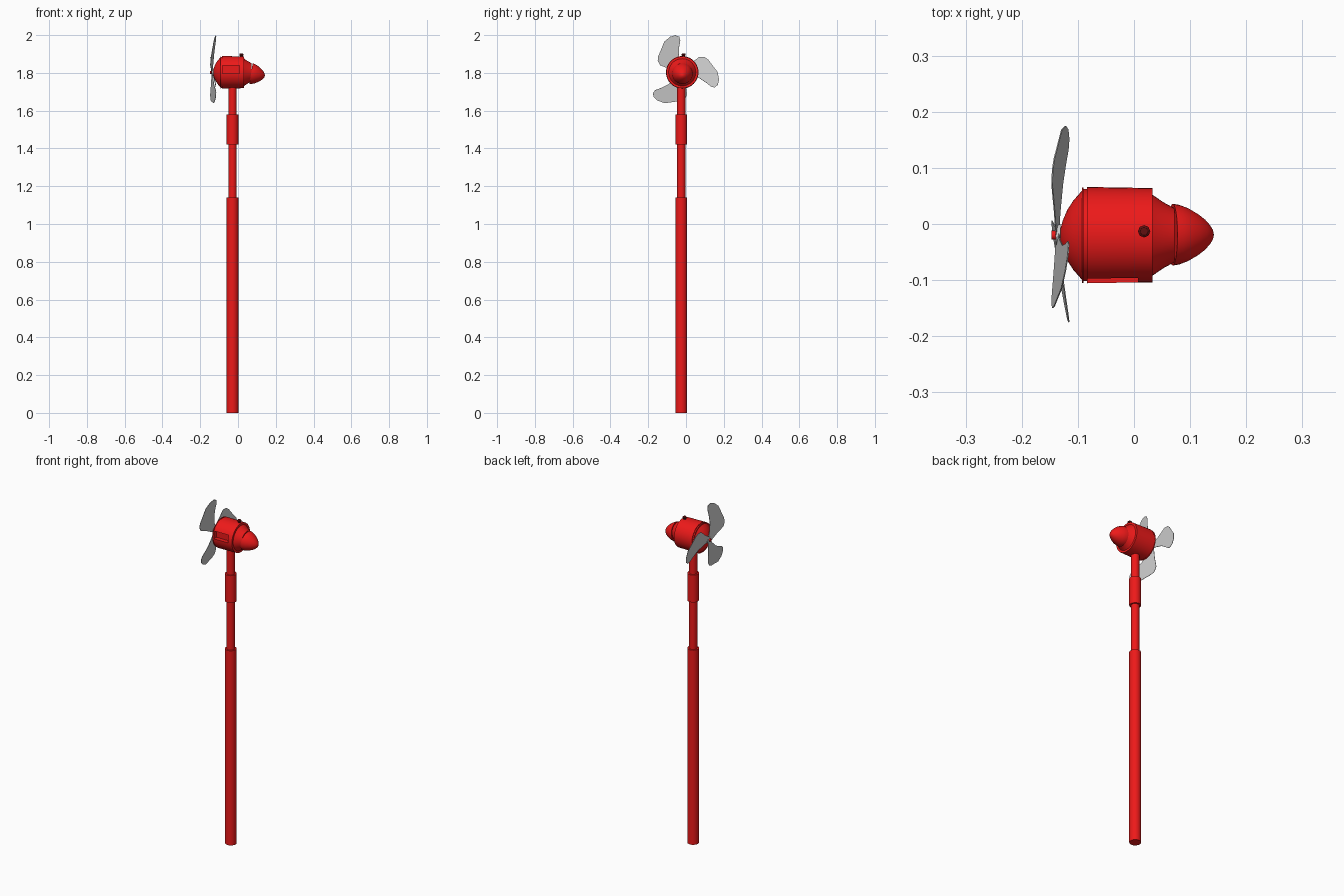
import bpy, bmesh, math
from mathutils import Matrix, Vector

if "Cube" in bpy.data.objects:
    bpy.data.objects.remove(bpy.data.objects["Cube"])

def material(name, color):
    m = bpy.data.materials.new(name)
    m.diffuse_color = color
    m.use_nodes = True
    m.node_tree.nodes["Principled BSDF"].inputs["Base Color"].default_value = m.diffuse_color
    return m

RED = material("red_paint", (0.85, 0.01, 0.01, 1))
DARK = material("dark_red", (0.12, 0.005, 0.005, 1))
POLE = Vector((-0.029, -0.025, 0))
HEAD = Vector((0, -0.02, 1.803))

def finish(name, bm, mat=None, angle=35):
    bmesh.ops.recalc_face_normals(bm, faces=bm.faces[:])
    me = bpy.data.meshes.new(name)
    bm.to_mesh(me)
    bm.free()
    ob = bpy.data.objects.new(name, me)
    bpy.context.collection.objects.link(ob)
    if mat:
        me.materials.append(mat)
    if angle:
        bpy.ops.object.select_all(action='DESELECT')
        bpy.context.view_layer.objects.active = ob
        ob.select_set(True)
        bpy.ops.object.shade_smooth_by_angle(angle=math.radians(angle))
    return ob

def lathe(name, profile, origin, mat=None, sides=32, along_x=True, tilt=0):
    """Revolve (position, radius) pairs about an axis; ends are closed."""
    bm = bmesh.new()
    rings = []
    for p, r in profile:
        rings.append([bm.verts.new((r * math.cos(2 * math.pi * i / sides),
                                    r * math.sin(2 * math.pi * i / sides), p))
                      for i in range(sides)])
    for a, b in zip(rings, rings[1:]):
        for i in range(sides):
            j = (i + 1) % sides
            bm.faces.new((a[i], a[j], b[j], b[i]))
    bm.faces.new(rings[0])
    bm.faces.new(rings[-1])
    turn = Matrix.Rotation(math.pi / 2 + tilt, 4, 'Y') if along_x else Matrix()
    bm.transform(Matrix.Translation(origin) @ turn)
    return finish(name, bm, mat)

# Telescopic pole
for name, z0, z1, r in (("pole_lower", 0, 1.14, 0.031), ("pole_middle", 1.13, 1.43, 0.022),
                        ("pole_sleeve", 1.42, 1.58, 0.031), ("pole_upper", 1.57, 1.73, 0.022)):
    lathe(name, [(z0, r), (z1, r)], POLE, RED, 20, False)

# Motor housing with front dome and rear taper
body = lathe("motor_housing", [(-0.131, 0.012), (-0.127, 0.026), (-0.119, 0.045), (-0.108, 0.062),
                               (-0.093, 0.079), (-0.093, 0.085), (-0.090, 0.085), (-0.090, 0.082),
                               (-0.084, 0.082), (-0.084, 0.086), (0.033, 0.084), (0.033, 0.072),
                               (0.052, 0.059), (0.072, 0.048)], HEAD, RED, 40)

# Recessed slot in the front side
bm = bmesh.new()
bmesh.ops.create_cube(bm, size=1, matrix=Matrix.Translation((-0.038, -0.105, 1.819))
                      @ Matrix.Diagonal((0.09, 0.05, 0.042, 1)))
cutter = finish("slot_cutter", bm, None, 0)
cutter.hide_render = True
cutter.hide_set(True)
cut = body.modifiers.new("slot", 'BOOLEAN')
cut.object = cutter
cut.operation = 'DIFFERENCE'
cut.solver = 'EXACT'
bpy.context.view_layer.objects.active = body
bpy.ops.object.modifier_apply(modifier=cut.name)
bpy.data.objects.remove(cutter)

# Tail cone, drooping slightly
lathe("tail_cone", [(0, 0.055), (0.012, 0.053), (0.028, 0.047), (0.045, 0.037), (0.058, 0.027),
                    (0.067, 0.017), (0.072, 0.009), (0.074, 0.001)],
      Vector((0.069, -0.019, 1.796)), RED, 32, True, math.radians(9))

# Top knob
lathe("top_knob", [(1.875, 0.007), (1.89, 0.008), (1.893, 0.011), (1.9, 0.011), (1.903, 0.007)],
      Vector((0.018, -0.013, 0)), DARK, 8, False)

# Propeller hub and bolt
lathe("propeller_hub", [(-0.139, 0.018), (-0.131, 0.020)], HEAD, None, 20)
lathe("hub_bolt", [(-0.147, 0.008), (-0.135, 0.008)], HEAD, RED, 12)

# Three pitched blades from one outline (y, z around the hub)
UNIT = 0.0053
outline = [(2, 0), (-1.5, 8), (-3.5, 18), (-3, 26), (-2, 32), (-3, 35.5), (-7, 37), (-12, 35.5),
           (-18, 30.5), (-21, 23), (-24, 16), (-24.5, 11.5), (-22, 7), (-12, 3), (-2, -2)]
for k in range(3):
    bm = bmesh.new()
    verts = [bm.verts.new((-0.135 + 0.00067 * y + 0.00062 * z, y * UNIT, z * UNIT))
             for y, z in outline]
    bm.faces.new(verts)
    bmesh.ops.triangulate(bm, faces=bm.faces[:])
    bmesh.ops.solidify(bm, geom=bm.faces[:], thickness=0.002)
    bm.transform(Matrix.Translation(HEAD) @ Matrix.Rotation(k * 2 * math.pi / 3, 4, 'X'))
    finish("propeller_blade_%d" % (k + 1), bm)
